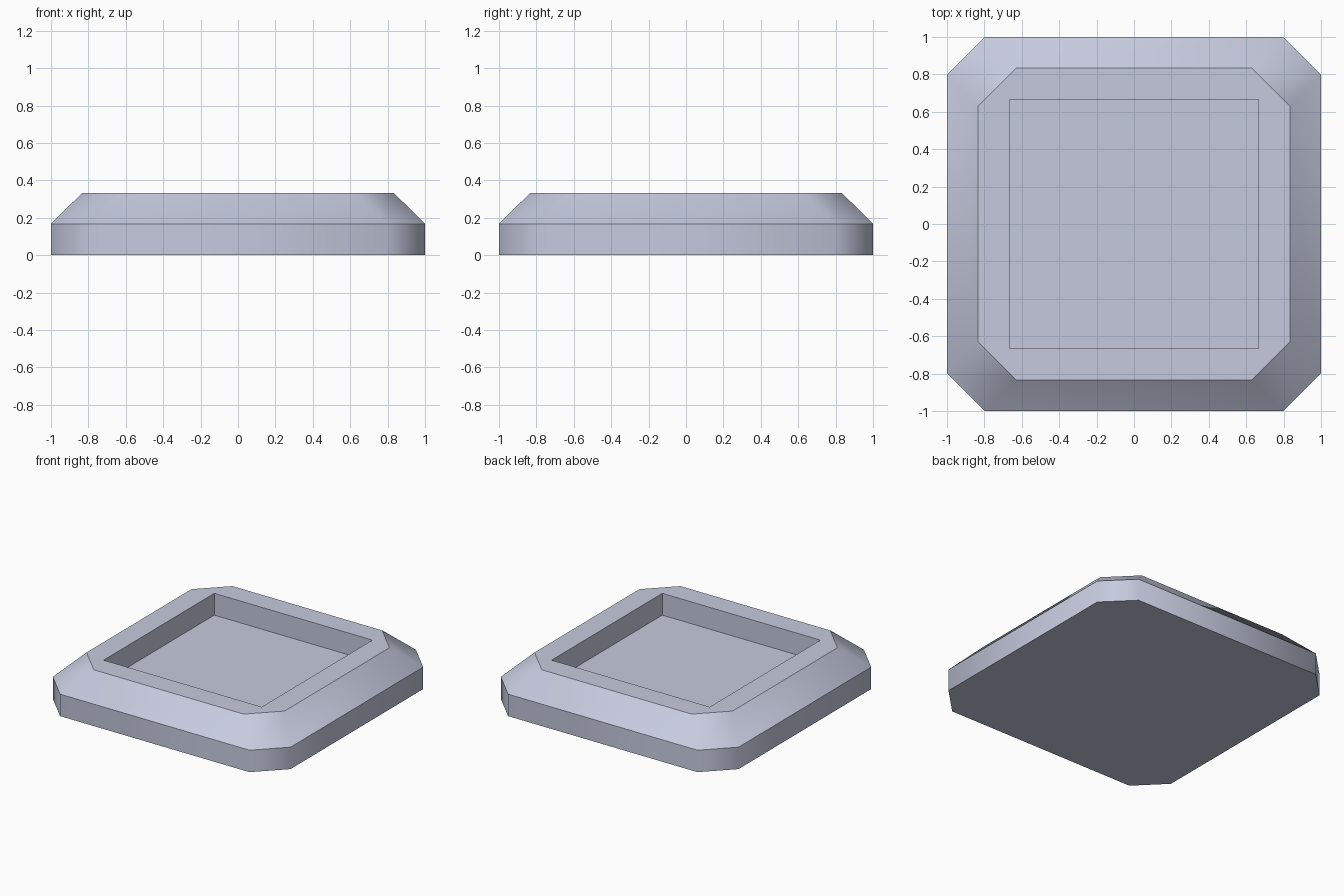
import bpy
import bmesh

cube = bpy.data.objects.get("Cube")
if cube:
    bpy.data.objects.remove(cube, do_unlink=True)

CUT = 0.203      # corner chamfer
TOP = 0.333      # rim height
MID = 0.167      # shoulder and recess floor height

mat = bpy.data.materials.new("pale_blue_grey")
mat.use_nodes = True
colour = (0.56, 0.59, 0.73, 1)
mat.diffuse_color = colour
mat.node_tree.nodes["Principled BSDF"].inputs["Base Color"].default_value = colour

bm = bmesh.new()


def ring(half, z, cut=CUT):
    """Square with chamfered corners, counter-clockwise."""
    a = half - cut
    points = []
    for sx, sy in ((1, -1), (1, 1), (-1, 1), (-1, -1)):
        pair = [(sx * half, sy * a), (sx * a, sy * half)]
        points += pair if sx * sy > 0 else pair[::-1]
    return [bm.verts.new((x, y, z)) for x, y in points]


def square(half, z):
    return [bm.verts.new((x * half, y * half, z))
            for x, y in ((1, -1), (1, 1), (-1, 1), (-1, -1))]


def bridge(low, high):
    n = len(low)
    for i in range(n):
        j = (i + 1) % n
        bm.faces.new((low[i], low[j], high[j], high[i]))


# Outer wall and sloped shoulder
base, shoulder, rim = ring(1, 0), ring(1, MID), ring(0.833, TOP)
bridge(base, shoulder)
bridge(shoulder, rim)
bm.faces.new(base[::-1])

# Flat rim around the square opening
lip, floor = square(0.665, TOP), square(0.665, MID)
for i in range(4):
    j = (i + 1) % 4
    a, b, c = rim[2 * i], rim[2 * i + 1], rim[(2 * i + 2) % 8]
    bm.faces.new((a, b, lip[i]))
    bm.faces.new((b, c, lip[j], lip[i]))

# Recess walls and floor
bridge(lip, floor)
bm.faces.new(floor)
bmesh.ops.recalc_face_normals(bm, faces=bm.faces)

# Smooth around the corners, sharp on level edges and inside the recess
recess = set(lip + floor)
for face in bm.faces:
    face.smooth = True
for edge in bm.edges:
    u, v = edge.verts
    level = abs(u.co.z - v.co.z) < 0.001
    edge.smooth = not (level or (u in recess and v in recess))

mesh = bpy.data.meshes.new("recessed_tile")
bm.to_mesh(mesh)
bm.free()
mesh.materials.append(mat)
tile = bpy.data.objects.new("recessed_tile", mesh)
bpy.context.collection.objects.link(tile)
